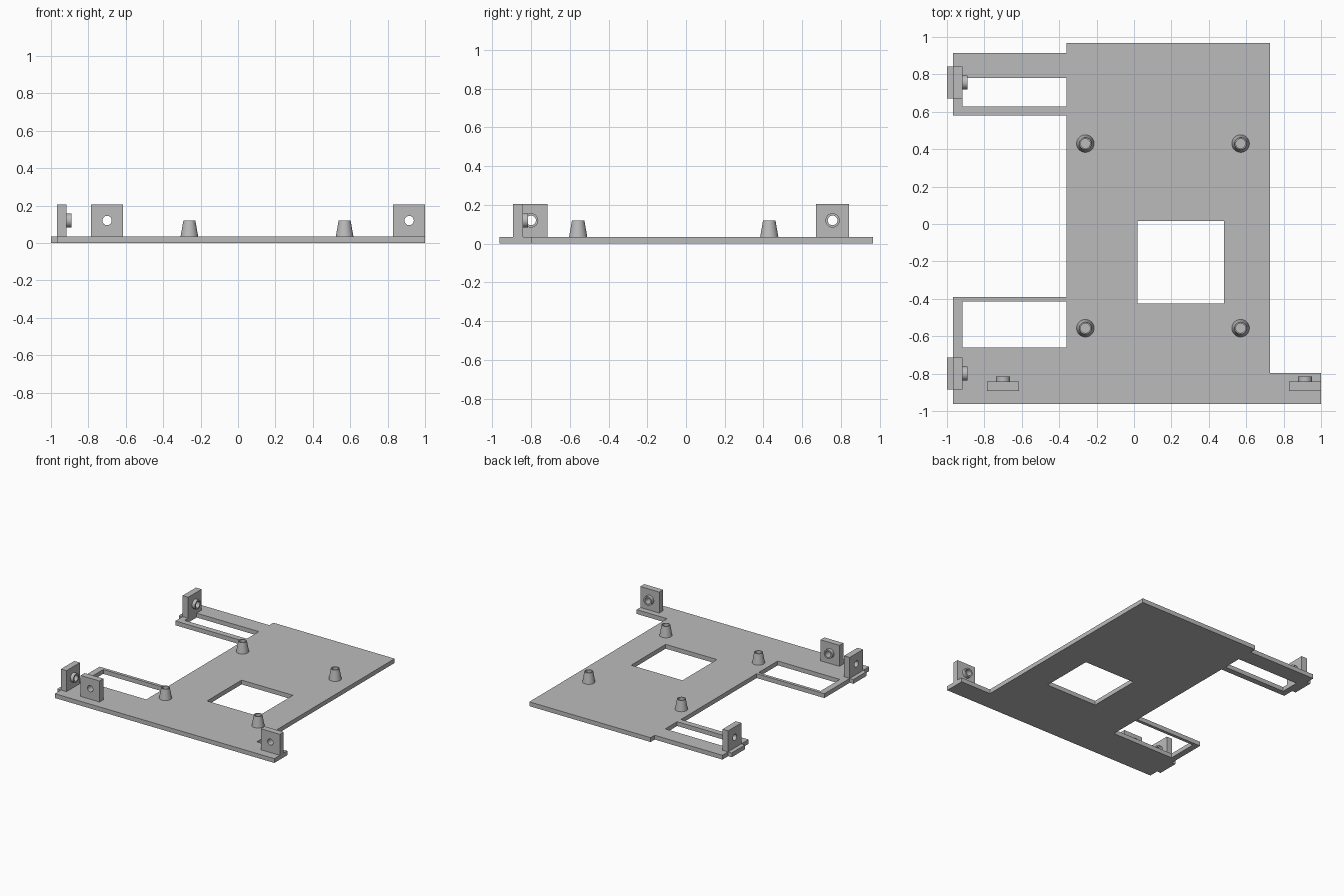
import bpy, bmesh
from math import radians
from mathutils import Matrix, Vector

cube = bpy.data.objects.get("Cube")
if cube:
    bpy.data.objects.remove(cube, do_unlink=True)

grey = bpy.data.materials.new("plain grey")
grey.use_nodes = True
colour = (0.5, 0.5, 0.5, 1)
grey.diffuse_color = colour
grey.node_tree.nodes["Principled BSDF"].inputs["Base Color"].default_value = colour

THICK = 0.035
TOP = 0.205
HOLE_Z = 0.12


def finish(name, bm, smooth=False):
    bmesh.ops.recalc_face_normals(bm, faces=bm.faces)
    mesh = bpy.data.meshes.new(name)
    bm.to_mesh(mesh)
    bm.free()
    mesh.materials.append(grey)
    obj = bpy.data.objects.new(name, mesh)
    bpy.context.collection.objects.link(obj)
    if smooth:
        bpy.ops.object.select_all(action="DESELECT")
        obj.select_set(True)
        bpy.context.view_layer.objects.active = obj
        bpy.ops.object.shade_smooth_by_angle(angle=radians(35))
    return obj


def loop(bm, points):
    verts = [bm.verts.new((x, y, 0)) for x, y in points]
    return [bm.edges.new((a, b)) for a, b in zip(verts, verts[1:] + verts[:1])]


def rect(x0, x1, y0, y1):
    return [(x0, y0), (x1, y0), (x1, y1), (x0, y1)]


def circle(radius, n=32):
    return [(Matrix.Rotation(radians(360 * i / n), 2) @ Vector((radius, 0)))[:] for i in range(n)]


def slab(bm, loops, depth):
    """Fill an outline with its holes and extrude it upward."""
    edges = [e for points in loops for e in loop(bm, points)]
    bmesh.ops.triangle_fill(bm, edges=edges, use_beauty=True, normal=(0, 0, 1))
    bmesh.ops.dissolve_limit(bm, angle_limit=0.01, verts=bm.verts, edges=bm.edges)
    out = bmesh.ops.extrude_face_region(bm, geom=bm.faces[:], use_keep_orig=True)
    bmesh.ops.translate(bm, vec=(0, 0, depth),
                        verts=[g for g in out["geom"] if isinstance(g, bmesh.types.BMVert)])


# Base plate with window and two side-arm openings
outline = [(-0.967, -0.963), (1, -0.963), (1, -0.797), (0.727, -0.797), (0.727, 0.967),
           (-0.36, 0.967), (-0.36, 0.915), (-0.967, 0.915), (-0.967, 0.58),
           (-0.36, 0.58), (-0.36, -0.39), (-0.967, -0.39)]
openings = [rect(0.02, 0.48, -0.425, 0.017),
            rect(-0.917, -0.36, -0.66, -0.415),
            rect(-0.917, -0.36, 0.627, 0.78)]
bm = bmesh.new()
slab(bm, [outline] + openings, THICK)
finish("base_plate", bm)


def revolve(name, profile, matrix):
    """Spin a closed (radius, height) profile around its axis."""
    bm = bmesh.new()
    verts = [bm.verts.new((r, 0, h)) for r, h in profile]
    edges = [bm.edges.new((a, b)) for a, b in zip(verts, verts[1:] + verts[:1])]
    bmesh.ops.spin(bm, geom=verts + edges, cent=(0, 0, 0), axis=(0, 0, 1),
                   angle=radians(360), steps=32, use_merge=True)
    bmesh.ops.remove_doubles(bm, verts=bm.verts, dist=0.0001)
    bm.transform(matrix)
    return finish(name, bm, True)


# Tapered standoffs with a blind screw hole
for side, x in (("right", -0.26), ("left", 0.57)):
    for end, y in (("front", -0.557), ("back", 0.43)):
        revolve(f"{end}_{side}_standoff",
                [(0.047, THICK), (0.032, HOLE_Z), (0.025, HOLE_Z), (0.025, THICK)],
                Matrix.Translation((x, y, 0)))


def tab(name, place):
    """Upright drilled tab with a ring boss; local z is the facing direction."""
    half = (TOP - THICK) / 2
    bm = bmesh.new()
    slab(bm, [rect(-half, half, -half, half), circle(0.025)], 0.05)
    bm.transform(place)
    finish(name, bm, True)
    revolve(name + "_boss", [(0.037, 0.049), (0.037, 0.077), (0.025, 0.077), (0.025, 0.049)], place)


# Front tabs, bosses toward the back
for name, x in (("front_right_tab", -0.70), ("front_left_tab", 0.915)):
    tab(name, Matrix.Translation((x, -0.893, HOLE_Z)) @ Matrix.Rotation(radians(-90), 4, "X"))

# Side tabs, bosses inward, each on a small foot that overhangs the plate edge
for end, y in (("front", -0.80), ("back", 0.757)):
    tab(f"{end}_side_tab",
        Matrix.Translation((-0.967, y, HOLE_Z)) @ Matrix.Rotation(radians(90), 4, "Y"))
    bm = bmesh.new()
    slab(bm, [rect(-1, -0.917, y - 0.085, y + 0.085)], THICK)
    finish(f"{end}_side_foot", bm)
